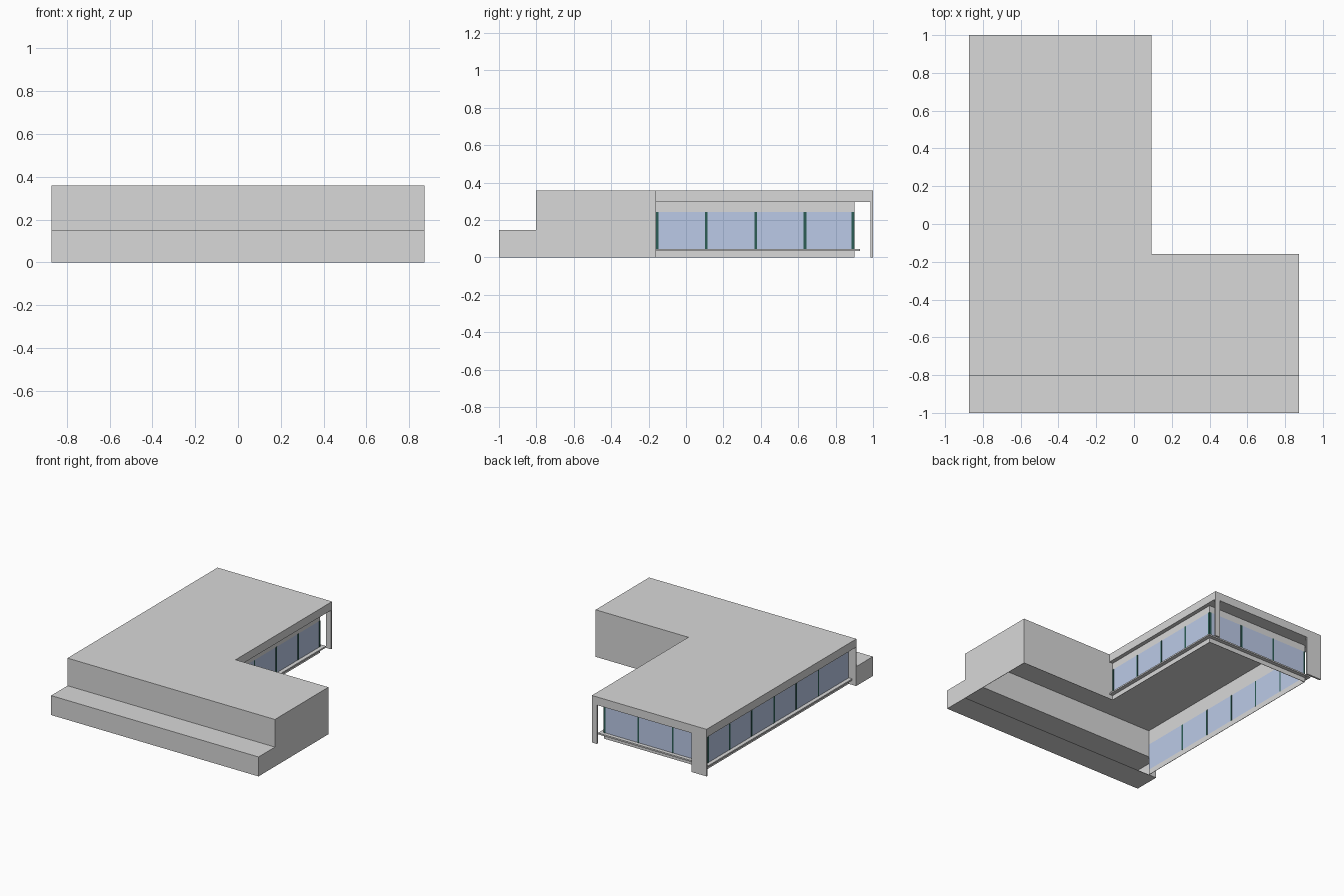
import bpy
import bmesh
from mathutils import Vector

cube = bpy.data.objects.get("Cube")
if cube:
    bpy.data.objects.remove(cube, do_unlink=True)


def material(name, colour):
    mat = bpy.data.materials.new(name)
    mat.use_nodes = True
    mat.diffuse_color = (*colour, 1)
    mat.node_tree.nodes["Principled BSDF"].inputs["Base Color"].default_value = (*colour, 1)
    return mat


CONCRETE = material("concrete grey", (0.69, 0.69, 0.69))
GLASS = material("pale blue glass", (0.50, 0.59, 0.80))
FRAME = material("dark green frame", (0.025, 0.11, 0.09))


def finish(name, bm, mat):
    mesh = bpy.data.meshes.new(name)
    bmesh.ops.recalc_face_normals(bm, faces=bm.faces)
    bm.to_mesh(mesh)
    bm.free()
    mesh.materials.append(mat)
    obj = bpy.data.objects.new(name, mesh)
    bpy.context.collection.objects.link(obj)


def prism(name, outline, low, high, mat=CONCRETE):
    bm = bmesh.new()
    face = bm.faces.new([bm.verts.new((x, y, low)) for x, y in outline])
    top = bmesh.ops.extrude_face_region(bm, geom=[face])["geom"]
    verts = [v for v in top if isinstance(v, bmesh.types.BMVert)]
    bmesh.ops.translate(bm, verts=verts, vec=(0, 0, high - low))
    finish(name, bm, mat)


def box(name, x0, x1, y0, y1, z0, z1, mat=CONCRETE):
    prism(name, [(x0, y0), (x1, y0), (x1, y1), (x0, y1)], z0, z1, mat)


# Main dimensions
W, D = 0.873, 1.0            # half width and half depth
WING, NOTCH = 0.092, -0.16   # inner corner of the L
FRONT = -0.803               # main front wall
STEP, CEIL, TOP = 0.148, 0.296, 0.358
SILL, HEAD = 0.04, 0.244
EAST, WEST, BACK = 0.062, -0.81, 0.90   # glazing planes
T = 0.003                    # shell thickness
UNDER = TOP - T              # underside of the roof plate

# Roof plate, with a boxed eave round the glazed wing
prism("roof_plate", [(-W, FRONT), (W, FRONT), (W, NOTCH), (WING, NOTCH), (WING, D), (-W, D)], UNDER, TOP)
prism("boxed_eave", [(-W, FRONT), (WEST, FRONT), (WEST, BACK), (EAST, BACK), (EAST, NOTCH),
                     (WING, NOTCH), (WING, D), (-W, D)], CEIL, UNDER)

# Low hollow terrace along the front, open to the inside
box("terrace_floor", -W, W, -D, FRONT, 0, T)
box("terrace_front", -W, W, -D, -D + T, T, STEP - T)
box("terrace_top", -W, W, -D, FRONT + T, STEP - T, STEP)
for side, x in (("left", W - T), ("right", -W)):
    box(f"terrace_{side}_end", x, x + T, -D + T, FRONT, T, STEP - T)

# Closed walls of the front block
box("front_wall", WEST, W, FRONT, FRONT + T, STEP, UNDER)
box("front_pier", -W, WEST, FRONT, FRONT + T, 0, CEIL)
box("side_wall", W - T, W, FRONT, NOTCH, 0, UNDER)
box("notch_wall", EAST - T, W - T, NOTCH - T, NOTCH, 0, UNDER)

# Posts under the rear roof edge
box("rear_wide_post", -W, -0.747, D - 0.014, D, 0, CEIL)
box("rear_narrow_post", 0.05, WING, D - 0.014, D, 0, CEIL)


def glazed_wall(name, start, end, outward, mullions):
    """Sill, glass, header, ledge and mullions along a straight line."""
    start, end, outward = Vector(start), Vector(end), Vector(outward)
    along = (end - start).normalized()
    length = (end - start).length

    def strip(part, a, b, inner, outer, z0, z1, mat=CONCRETE):
        p, q = start + along * a, start + along * b
        prism(name + part, [p + outward * inner, q + outward * inner,
                            q + outward * outer, p + outward * outer], z0, z1, mat)

    strip("_sill", 0, length, -T, 0, 0, SILL)
    strip("_glass", 0, length, -T, 0, SILL, HEAD, GLASS)
    strip("_header", 0, length, -T, 0, HEAD, UNDER)
    strip("_ledge", 0, length + 0.029, 0, 0.029, 0.035, 0.046)
    for i, a in enumerate(mullions):
        strip(f"_mullion_{i + 1}", a - 0.007, a + 0.007, -T - 0.001, 0.002, SILL, HEAD, FRAME)


# Glazing round three sides of the rear wing
east_len = BACK - NOTCH
glazed_wall("east_window", (EAST, NOTCH), (EAST, BACK), (1, 0),
            [0.007] + [east_len - 0.264 * i for i in (1, 2, 3)])
west_len = BACK - FRONT - T
glazed_wall("west_window", (WEST, FRONT + T), (WEST, BACK), (-1, 0),
            [west_len - 0.267 * i for i in range(1, 6)])
back_len = EAST - WEST
glazed_wall("back_window", (WEST + T, BACK), (EAST - T, BACK), (0, 1),
            [back_len / 3 * i - T for i in (1, 2)])

# Corner frames where two glazed walls meet
for side, x in (("east", EAST - 0.006), ("west", WEST + 0.006)):
    box(side + "_corner_frame", x - 0.008, x + 0.008, BACK - 0.014, BACK + 0.002, SILL, HEAD, FRAME)
